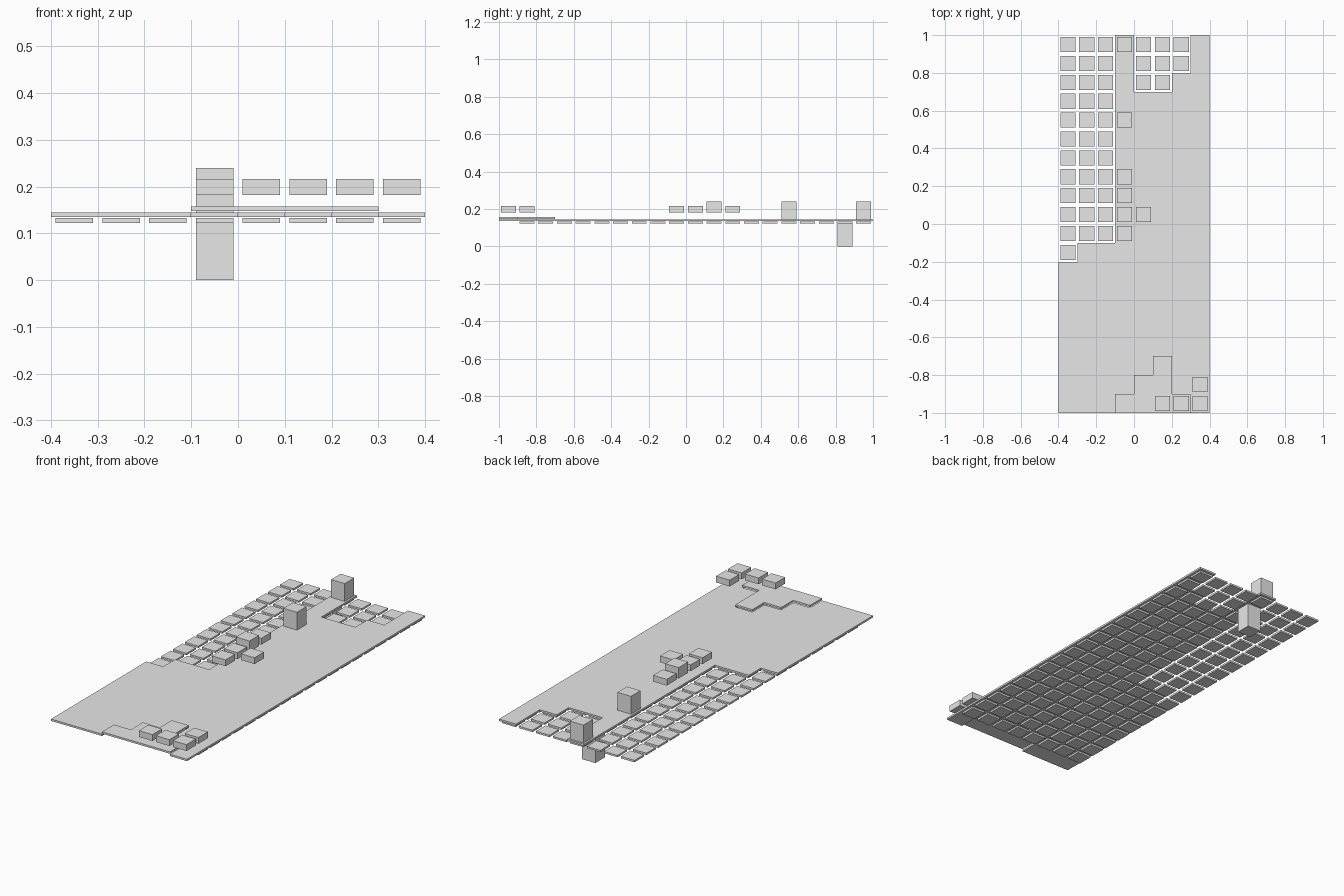
import bpy
import bmesh

if "Cube" in bpy.data.objects:
    bpy.data.objects.remove(bpy.data.objects["Cube"])

grey = bpy.data.materials.new("light_grey")
grey.diffuse_color = (0.8, 0.8, 0.8, 1)
grey.use_nodes = True
grey.node_tree.nodes["Principled BSDF"].inputs["Base Color"].default_value = grey.diffuse_color


def finish(bm, name):
    bmesh.ops.recalc_face_normals(bm, faces=bm.faces)
    mesh = bpy.data.meshes.new(name)
    bm.to_mesh(mesh)
    bm.free()
    mesh.materials.append(grey)
    ob = bpy.data.objects.new(name, mesh)
    bpy.context.collection.objects.link(ob)
    return ob


def plate(name, outline, z0, z1):
    """Flat slab extruded from a stepped outline."""
    bm = bmesh.new()
    face = bm.faces.new([bm.verts.new((x, y, z0)) for x, y in outline])
    new = bmesh.ops.extrude_face_region(bm, geom=[face], use_keep_orig=True)["geom"]
    verts = [v for v in new if isinstance(v, bmesh.types.BMVert)]
    bmesh.ops.translate(bm, verts=verts, vec=(0, 0, z1 - z0))
    return finish(bm, name)


def blocks(name, centres, z0, z1, size=0.08):
    """Square blocks at the given cell centres."""
    bm = bmesh.new()
    for x, y in centres:
        verts = bmesh.ops.create_cube(bm, size=1)["verts"]
        bmesh.ops.scale(bm, verts=verts, vec=(size, size, z1 - z0))
        bmesh.ops.translate(bm, verts=verts, vec=(x, y, (z0 + z1) / 2))
    return finish(bm, name)


# Stepped border shared by the ground and the raised terrace
step = [(-0.1, -1), (-0.1, -0.9), (0, -0.9), (0, -0.8), (0.1, -0.8),
        (0.1, -0.7), (0.2, -0.7), (0.2, -0.9), (0.3, -0.9), (0.3, -1)]

# Ground plate with stepped cutouts at the back
ground = [(-0.4, -1)] + step + [
    (0.4, -1), (0.4, 1), (0.3, 1), (0.3, 0.8), (0.2, 0.8), (0.2, 0.7),
    (0, 0.7), (0, 1), (-0.1, 1), (-0.1, -0.1), (-0.3, -0.1),
    (-0.3, -0.2), (-0.4, -0.2)]
plate("ground_plate", ground, 0.135, 0.145)

# Raised terrace at the front
plate("raised_terrace", step, 0.1475, 0.1575)

# Lower floor of separate tiles
tiles = [(-0.35 + 0.1 * i, -0.85 + 0.1 * j) for i in range(8) for j in range(19)]
blocks("floor_tiles", tiles, 0.1225, 0.1325)

# Floating blocks in the middle and front corner
blocks("middle_blocks", [(-0.05, 0.25), (-0.05, 0.05), (-0.05, -0.05),
                         (0.05, 0.05)], 0.1825, 0.216)
blocks("corner_blocks", [(0.15, -0.95), (0.25, -0.95), (0.35, -0.95),
                         (0.35, -0.85)], 0.1825, 0.216)
blocks("high_block", [(-0.05, 0.15)], 0.1825, 0.24)

# Tall posts standing on the ground and one hanging below
blocks("tall_posts", [(-0.05, 0.55), (-0.05, 0.95)], 0.145, 0.24)
blocks("hanging_post", [(-0.05, 0.85)], 0.0, 0.1225)
